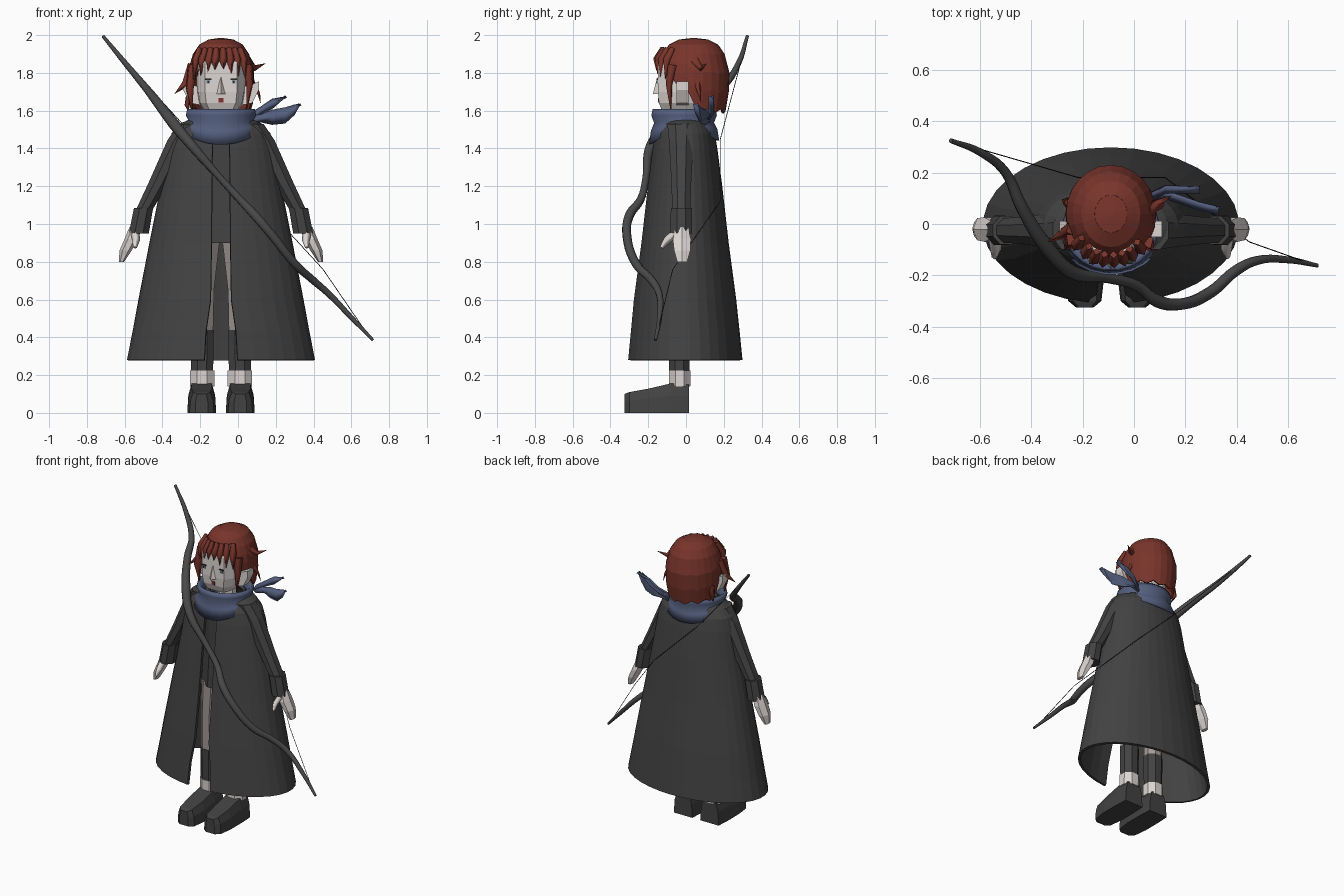
import bpy, bmesh, math
from mathutils import Vector

cube = bpy.data.objects.get("Cube")
if cube:
    bpy.data.objects.remove(cube, do_unlink=True)

CX = -0.09  # body centre line


def material(name, r, g, b):
    m = bpy.data.materials.new(name)
    m.use_nodes = True
    m.diffuse_color = (r, g, b, 1)
    m.node_tree.nodes["Principled BSDF"].inputs["Base Color"].default_value = (r, g, b, 1)
    return m


CLOTH = material("charcoal cloth", .055, .055, .055)
BOW = material("dark wood", .065, .065, .065)
SKIN = material("pale skin", .72, .67, .65)
TROUSERS = material("warm grey cloth", .38, .33, .32)
HAIR = material("auburn hair", .19, .035, .024)
SCARF = material("slate blue cloth", .09, .115, .21)
LIPS = material("dark red lips", .2, .03, .03)
IRIS = material("grey blue iris", .2, .27, .32)
LASH = material("black lash", .02, .02, .02)


def finish(name, bm, mat, smooth=False, thick=0):
    bmesh.ops.recalc_face_normals(bm, faces=bm.faces)
    me = bpy.data.meshes.new(name)
    bm.to_mesh(me)
    bm.free()
    ob = bpy.data.objects.new(name, me)
    bpy.context.collection.objects.link(ob)
    me.materials.append(mat)
    if thick:
        mod = ob.modifiers.new("thickness", 'SOLIDIFY')
        mod.thickness = thick
    if smooth:
        for p in me.polygons:
            p.use_smooth = True
    return ob


def skin(name, rings, mat, closed=True, caps=True, **kw):
    """Join equal rings of points into a surface."""
    bm = bmesh.new()
    rows = [[bm.verts.new(p) for p in r] for r in rings]
    n = len(rows[0])
    for a, b in zip(rows, rows[1:]):
        for i in range(n if closed else n - 1):
            j = (i + 1) % n
            bm.faces.new((a[i], a[j], b[j], b[i]))
    if caps and closed:
        bm.faces.new(rows[0])
        bm.faces.new(rows[-1])
    return finish(name, bm, mat, **kw)


def loft(name, rings, mat, s=1, n=8, **kw):
    """Rings are (offset from centre line, y, z, x radius, y radius)."""
    def ring(u, y, z, rx, ry):
        angles = [math.tau * (i + .5) / n for i in range(n)]
        return [(CX + s * u + rx * math.sin(a), y - ry * math.cos(a), z) for a in angles]
    return skin(name, [ring(*r) for r in rings], mat, **kw)


def tube(name, pts, mat, res=0, kind='POLY', smooth=False):
    """Tapered rod through (x, y, z, radius) points."""
    cu = bpy.data.curves.new(name, 'CURVE')
    cu.dimensions = '3D'
    cu.bevel_depth, cu.bevel_resolution, cu.resolution_u = 1, res, 5
    cu.use_fill_caps = True
    sp = cu.splines.new(kind)
    pool = sp.bezier_points if kind == 'BEZIER' else sp.points
    pool.add(len(pts) - 1)
    for p, (x, y, z, r) in zip(pool, pts):
        p.radius = r
        if kind == 'BEZIER':
            p.co = (x, y, z)
            p.handle_left_type = p.handle_right_type = 'AUTO'
        else:
            p.co = (x, y, z, 1)
    tmp = bpy.data.objects.new(name + " path", cu)
    bpy.context.collection.objects.link(tmp)
    bpy.context.view_layer.update()
    me = bpy.data.meshes.new_from_object(tmp.evaluated_get(bpy.context.evaluated_depsgraph_get()))
    bm = bmesh.new()
    bm.from_mesh(me)
    bpy.data.objects.remove(tmp)
    bpy.data.meshes.remove(me)
    return finish(name, bm, mat, smooth=smooth)


def plate(name, x, y, z, w, h, mat, d=.008):
    bm = bmesh.new()
    bmesh.ops.create_cube(bm, size=1)
    for v in bm.verts:
        v.co = Vector((x + v.co.x * w, y + v.co.y * d, z + v.co.z * h))
    finish(name, bm, mat)


# Cloak: open at the front, z / x radius / y radius / half gap
rows = []
for z, rx, ry, gap in [(.28, .5, .305, .088), (.43, .47, .29, .08), (.6, .438, .272, .055),
                       (.9, .38, .232, .05), (1.2, .32, .198, .048), (1.4, .285, .172, .046),
                       (1.48, .262, .158, .04), (1.53, .22, .135, .035), (1.57, .13, .1, .03)]:
    start = math.asin(gap / rx)
    angles = [start + (math.tau - 2 * start) * i / 32 for i in range(33)]
    rows.append([(CX + rx * math.sin(a), -.006 - ry * math.cos(a), z) for a in angles])
skin("cloak", rows, CLOTH, closed=False, thick=.018)

# Tunic under the cloak
loft("tunic", [(0, -.02, .9, .16, .11), (0, -.02, 1.2, .14, .1), (0, -.02, 1.5, .15, .1)], CLOTH)
loft("neck", [(0, .01, 1.45, .06, .06), (0, .01, 1.66, .06, .06)], SKIN)

for s, side in ((1, "left"), (-1, "right")):
    # Legs and shoes
    loft(side + "_trouser", [(.1, -.035, .42, .063, .056), (.098, -.03, .65, .066, .065),
                             (.08, -.025, .92, .08, .08)], TROUSERS, s)
    loft(side + "_gaiter", [(.1, -.035, .21, .063, .058), (.1, -.035, .44, .067, .06)], CLOTH, s)
    loft(side + "_ankle", [(.1, -.033, .14, .07, .06), (.1, -.033, .225, .07, .062)], SKIN, s)
    rows = []
    for y, w, t in [(.015, .066, .15), (-.08, .071, .156), (-.2, .071, .128),
                    (-.3, .06, .11), (-.325, .032, .1)]:
        rows.append([(CX + s * .102 + a * w, y, b * t) for a, b in
                     ((-1.08, 0), (-1, .6), (-.75, 1), (.75, 1), (1, .6), (1.08, 0))])
    skin(side + "_shoe", rows, CLOTH)

    # Arms
    loft(side + "_sleeve", [(.17, -.025, 1.53, .06, .08), (.225, -.025, 1.44, .065, .07),
                            (.33, -.025, 1.22, .057, .057), (.425, -.025, 1.04, .045, .05)], CLOTH, s)
    loft(side + "_cuff", [(.41, -.025, 1.085, .055, .06), (.435, -.025, .95, .057, .062)], CLOTH, s)
    loft(side + "_hand", [(.45, -.022, .985, .034, .038), (.475, -.022, .92, .036, .055),
                          (.505, -.02, .86, .032, .05), (.527, -.02, .8, .014, .03)], SKIN, s, n=6)
    tube(side + "_thumb", [(CX + s * u, y, z, r) for u, y, z, r in
                           ((.455, -.05, .955, .024), (.45, -.1, .915, .021), (.455, -.13, .875, .01))], SKIN)

    # Ears, eyes and brows
    rows = [[(CX + s * u, y, z) for y, z in ((-.05, lo), (.012, lo), (.012, hi), (-.05, hi))]
            for u, lo, hi in ((.11, 1.63, 1.725), (.165, 1.64, 1.74), (.2, 1.71, 1.755))]
    skin(side + "_ear", rows, SKIN)
    ex = CX + s * .068
    plate(side + "_iris", ex, -.151, 1.753, .018, .02, IRIS)
    plate(side + "_lash", ex, -.152, 1.766, .034, .006, LASH)
    plate(side + "_pupil", ex, -.152, 1.752, .008, .012, LASH)

# Head with a flat face
half = [(.65, -1), (.92, -.62), (1, 0), (.85, .7), (.4, 1)]
outline = half + [(-a, b) for a, b in reversed(half)]
rows = [[(CX + a * rx, -.005 + (front if b < 0 else .13) * b, z) for a, b in outline]
        for z, rx, front in ((1.595, .09, .12), (1.64, .12, .138), (1.7, .13, .144),
                             (1.85, .13, .142), (1.92, .1, .1))]
skin("head", rows, SKIN)
skin("nose", [[(CX - w, -.14, z), (CX, y, z), (CX + w, -.14, z)]
              for w, y, z in ((.03, -.176, 1.688), (.006, -.152, 1.775))], SKIN)
plate("mouth", CX, -.144, 1.655, .024, .026, LIPS)

# Hair cap: column bottoms differ by direction
profile = [(1.98, .06, .07), (1.95, .115, .13), (1.88, .162, .178), (1.78, .18, .193),
           (1.68, .176, .185), (1.55, .155, .16)]


def hair_radius(z):
    for (z1, a1, b1), (z0, a0, b0) in zip(profile, profile[1:]):
        if z >= z0:
            t = (z - z0) / (z1 - z0)
            return a0 + (a1 - a0) * t, b0 + (b1 - b0) * t


def hair_point(a, z):
    rx, ry = hair_radius(z)
    return (CX + rx * math.sin(a), .04 - ry * math.cos(a), z)


bottoms = [1.865, 1.865, 1.86, 1.81, 1.745, 1.745, 1.64, 1.6, 1.615, 1.59, 1.61, 1.585, 1.6]
columns = [bottoms[min(i, 24 - i)] for i in range(24)]
rows = [[(CX, .04, 1.983)] * 24]
for k, z in enumerate((1.978, 1.95, 1.9)):
    rows.append([hair_point(math.tau * i / 24, z) for i in range(24)])
for t in (.33, .67, 1):
    rows.append([hair_point(math.tau * i / 24, 1.9 + (b - 1.9) * t) for i, b in enumerate(columns)])
cap = skin("hair_cap", rows[1:], HAIR, caps=False, thick=.012)
skin("hair_crown", [[(x, y, z - .001) for x, y, z in rows[1]],
                    [(CX + (x - CX) * .2, y * .2 + .032, 1.984) for x, y, z in rows[1]]], HAIR)

# Fringe locks
for u, tip in ((-.135, 1.76), (-.1, 1.785), (-.065, 1.795), (-.03, 1.815),
               (.012, 1.82), (.05, 1.795), (.085, 1.775), (.12, 1.765)):
    y = .04 - .195 * math.sqrt(1 - (u / .18) ** 2)
    tube("fringe_lock", [(CX + u * .85, y + .035, 1.93, .016), (CX + u, y + .004, 1.87, .024),
                         (CX + u * 1.08, y - .004, tip, .001)], HAIR)

# Side locks and loose flicks
for pts in ([(-.24, -.06, 1.84, .03), (-.255, -.08, 1.72, .026), (-.245, -.075, 1.59, .002)],
            [(.05, -.07, 1.84, .03), (.062, -.09, 1.74, .02), (.045, -.08, 1.6, .002)],
            [(-.24, -.02, 1.84, .03), (-.28, -.04, 1.74, .02), (-.335, -.07, 1.69, .001)],
            [(.05, .05, 1.86, .03), (.09, .08, 1.825, .016), (.145, .11, 1.85, .001)],
            [(.07, .06, 1.75, .02), (.11, .07, 1.69, .008), (.12, .08, 1.64, .001)],
            [(-.25, .08, 1.7, .025), (-.27, .09, 1.63, .014), (-.26, .07, 1.59, .001)]):
    tube("side_lock", pts, HAIR)

# Scarf wrap, drooping at front and back
wrap = loft("scarf", [(0, -.01, 1.56, .12, .12), (0, -.01, 1.595, .16, .15), (0, -.01, 1.61, .18, .168),
                      (0, -.01, 1.575, .188, .175), (0, -.01, 1.545, .172, .16), (0, -.01, 1.525, .195, .177),
                      (0, -.01, 1.49, .215, .188), (0, -.01, 1.48, .19, .165)],
            SCARF, n=24, caps=False, smooth=True, thick=.008)
for v in wrap.data.vertices:
    f = abs(v.co.y + .01) / .18
    if v.co.z < 1.55:
        v.co.z -= (.065 if v.co.y < 0 else .045) * f * f * min(1, (1.56 - v.co.z) / .07)

# Scarf tails: leaf strips of (x, y, z, half width)
for pts in ([(.06, .1, 1.56, .025), (.12, .13, 1.6, .022), (.18, .13, 1.635, .028), (.255, .13, 1.675, .002)],
            [(.06, .1, 1.55, .025), (.12, .11, 1.56, .022), (.18, .09, 1.565, .04),
             (.25, .065, 1.575, .043), (.3, .055, 1.605, .028), (.33, .05, 1.635, .002)]):
    skin("scarf_tail", [[(x, y + .012, z - w), (x, y - .012, z), (x, y + .012, z + w)] for x, y, z, w in pts],
         SCARF, closed=False, smooth=True, thick=.012)

# Bow across the chest with its string behind the back
tube("bow", [(-.715, .325, 1.995, .009), (-.6, .28, 1.855, .015), (-.5, .2, 1.735, .02), (-.44, .07, 1.66, .025),
             (-.34, -.09, 1.53, .031), (-.24, -.188, 1.41, .027), (-.1, -.212, 1.25, .019), (.01, -.24, 1.13, .021),
             (.09, -.3, 1.045, .025), (.18, -.313, .94, .024), (.3, -.265, .79, .023), (.4, -.18, .7, .021),
             (.48, -.142, .63, .018), (.6, -.14, .505, .014), (.715, -.162, .385, .008)],
     BOW, res=2, kind='BEZIER', smooth=True)
tube("bow_string", [(-.68, .315, 1.95, .002), (-.22, .182, 1.45, .002), (.12, .182, 1.12, .002),
                    (.45, -.07, .76, .002), (.69, -.155, .41, .002)], LASH)
